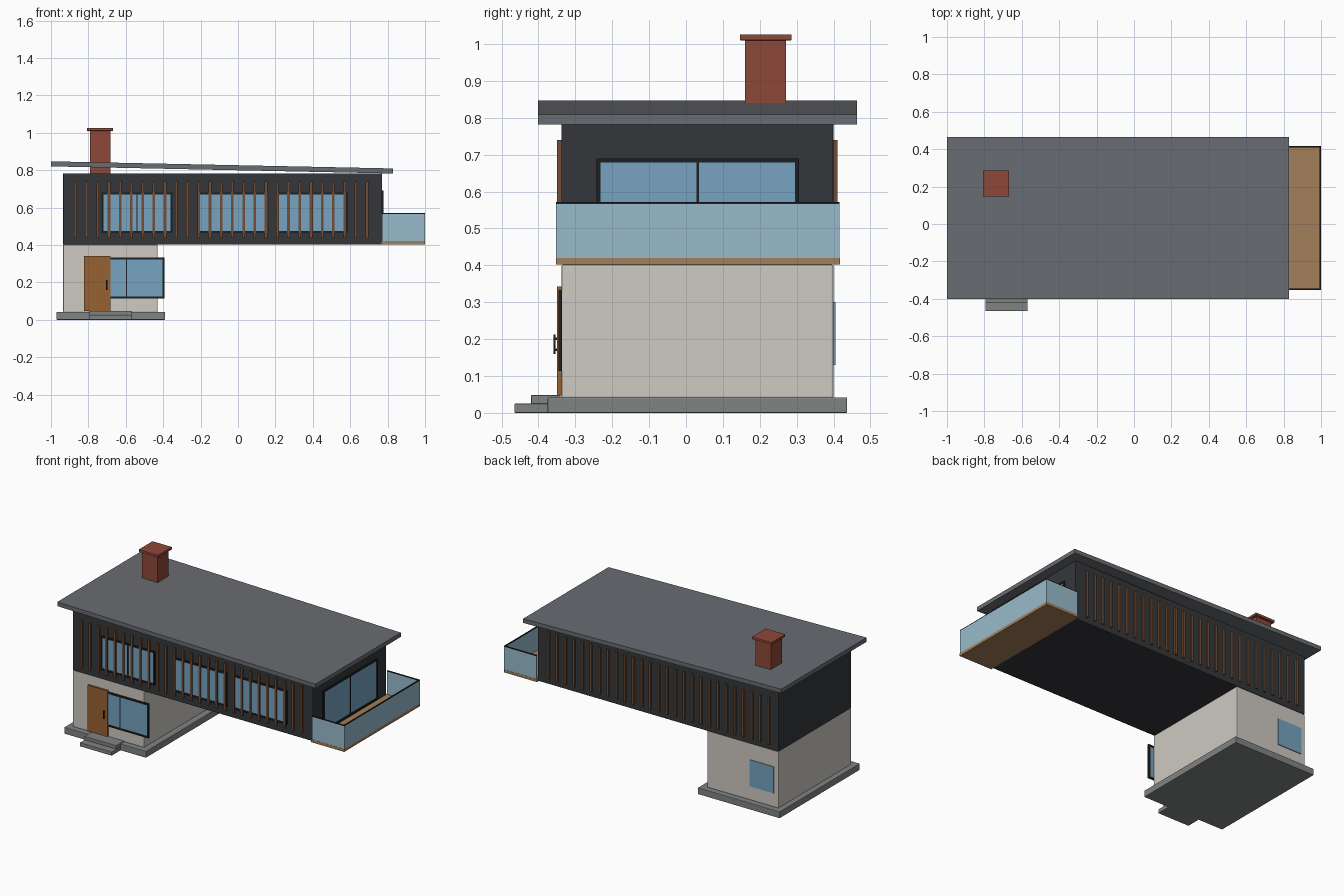
import bpy
import bmesh

if "Cube" in bpy.data.objects:
    bpy.data.objects.remove(bpy.data.objects["Cube"])


def material(name, rgb):
    m = bpy.data.materials.new(name)
    m.diffuse_color = (*rgb, 1)
    m.use_nodes = True
    m.node_tree.nodes["Principled BSDF"].inputs["Base Color"].default_value = m.diffuse_color
    return m


STONE = material("stone", (0.22, 0.23, 0.23))
PLASTER = material("plaster", (0.62, 0.59, 0.54))
DARK = material("dark_cladding", (0.035, 0.037, 0.042))
FRAME = material("black_frame", (0.012, 0.013, 0.015))
GLASS = material("glass", (0.18, 0.37, 0.53))
RAIL = material("balcony_glass", (0.32, 0.50, 0.60))
SLAT = material("slat_wood", (0.17, 0.075, 0.035))
DOOR = material("door_wood", (0.31, 0.12, 0.03))
DECK = material("deck_wood", (0.37, 0.21, 0.10))
ROOF = material("roof_grey", (0.14, 0.15, 0.165))
BRICK = material("brick", (0.27, 0.065, 0.04))


def boxes(name, spans, mat, bevel=0):
    """One object made of boxes given as (x0, x1, y0, y1, z0, z1)."""
    bm = bmesh.new()
    for x0, x1, y0, y1, z0, z1 in spans:
        vs = bmesh.ops.create_cube(bm, size=1)["verts"]
        for v in vs:
            v.co.x = x0 if v.co.x < 0 else x1
            v.co.y = y0 if v.co.y < 0 else y1
            v.co.z = z0 if v.co.z < 0 else z1
    me = bpy.data.meshes.new(name)
    bm.to_mesh(me)
    bm.free()
    me.materials.append(mat)
    ob = bpy.data.objects.new(name, me)
    bpy.context.collection.objects.link(ob)
    if bevel:
        b = ob.modifiers.new("soft_edges", "BEVEL")
        b.width = bevel
        b.segments = 2
    return ob


def window(name, a0, a1, z0, z1, side="front", t=0.011):
    """Frame with central mullion and a pane, on the front or right wall."""
    mid = (a0 + a1) / 2
    bars = [(a0, a0 + t, z0, z1), (a1 - t, a1, z0, z1),
            (a0 + t, a1 - t, z0, z0 + t), (a0 + t, a1 - t, z1 - t, z1),
            (mid - t / 3, mid + t / 3, z0 + t, z1 - t)]
    pane = (a0 + t / 2, a1 - t / 2, z0 + t / 2, z1 - t / 2)

    def place(r, d0, d1):
        if side == "front":
            return (r[0], r[1], -0.338 - d1, -0.338 - d0, r[2], r[3])
        return (0.77 + d0, 0.77 + d1, r[0], r[1], r[2], r[3])

    boxes(name + "_frame", [place(b, -0.002, 0.008) for b in bars], FRAME)
    boxes(name + "_pane", [place(pane, 0, 0.005)], GLASS)


# Foundation and entrance steps
boxes("foundation", [(-0.97, -0.39, -0.375, 0.437, 0, 0.042)], STONE, 0.003)
boxes("lower_step", [(-0.795, -0.57, -0.465, -0.36, 0, 0.025)], STONE, 0.002)
boxes("upper_step", [(-0.795, -0.57, -0.42, -0.34, 0.025, 0.048)], STONE, 0.002)

# Ground floor and overhanging upper floor
boxes("ground_floor", [(-0.935, -0.43, -0.338, 0.40, 0.04, 0.402)], PLASTER, 0.005)
boxes("upper_floor", [(-0.935, 0.77, -0.338, 0.40, 0.402, 0.783)], DARK, 0.003)

# Front door and handle
boxes("front_door", [(-0.823, -0.682, -0.349, -0.336, 0.047, 0.342)], DOOR)
boxes("door_handle", [(-0.706, -0.699, -0.359, -0.354, 0.16, 0.212),
                      (-0.705, -0.700, -0.355, -0.348, 0.168, 0.174),
                      (-0.705, -0.700, -0.355, -0.348, 0.198, 0.204)], FRAME)

# Windows
window("ground_window", -0.80, -0.392, 0.113, 0.333)
for i, x in enumerate((-0.54, -0.027, 0.397)):
    window(f"upper_window_{i + 1}", x - 0.19, x + 0.19, 0.463, 0.68)
window("balcony_window", -0.243, 0.306, 0.43, 0.69, side="right")
boxes("back_window", [(-0.905, -0.735, 0.398, 0.405, 0.13, 0.30)], GLASS)

# Vertical wood slats on both long sides
for name, y0, y1 in (("front_slats", -0.349, -0.336), ("back_slats", 0.398, 0.411)):
    xs = [-0.87 + 0.06 * i for i in range(27)]
    boxes(name, [(x - 0.007, x + 0.007, y0, y1, 0.437, 0.74) for x in xs], SLAT)

# Balcony: deck, glass on three sides, thin dark handrail
boxes("balcony_deck", [(0.765, 1.0, -0.353, 0.417, 0.402, 0.42)], DECK)


def surround(w, z0, z1):
    return [(0.77, 1.0 - w, -0.352, -0.352 + w, z0, z1),
            (0.77, 1.0 - w, 0.416 - w, 0.416, z0, z1),
            (1.0 - w, 1.0, -0.352, 0.416, z0, z1)]


boxes("balcony_glass", surround(0.007, 0.42, 0.566), RAIL)
boxes("balcony_handrail", surround(0.008, 0.566, 0.571), FRAME)

# Roof slab sloping down to the right
roof = boxes("roof", [(-1.0, 0.83, -0.401, 0.464, 0.782, 0.809)], ROOF)
for v in roof.data.vertices:
    if v.co.x < 0:
        v.co.z += 0.038

# Chimney
boxes("chimney", [(-0.792, -0.683, 0.16, 0.271, 0.783, 1.012)], BRICK)
boxes("chimney_cap", [(-0.807, -0.668, 0.146, 0.286, 1.01, 1.026)], BRICK, 0.002)
